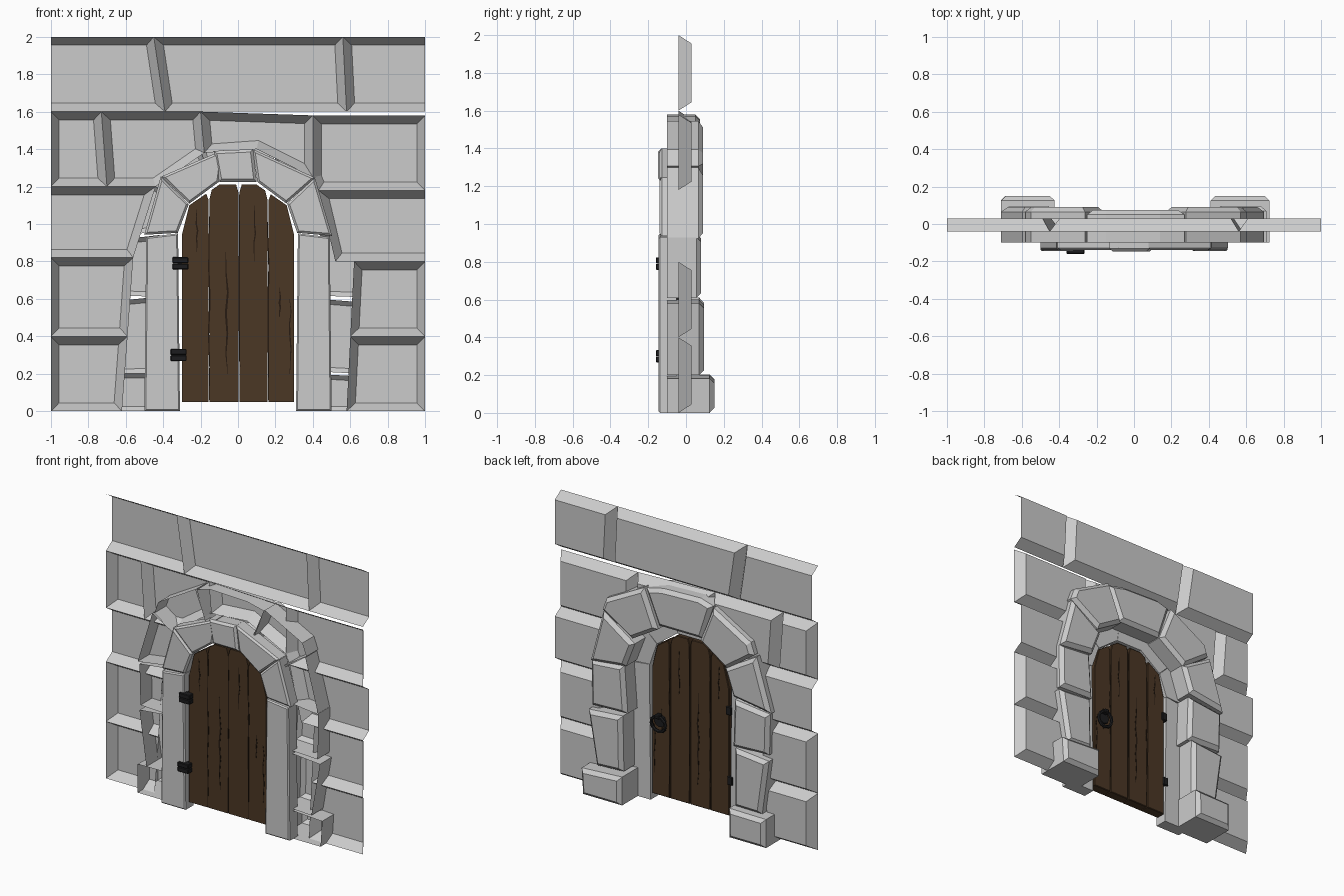
import bpy, bmesh, math, random
from mathutils import Vector

random.seed(4)
cube = bpy.data.objects.get("Cube")
if cube:
    bpy.data.objects.remove(cube, do_unlink=True)


def material(name, color):
    m = bpy.data.materials.new(name)
    m.use_nodes = True
    m.diffuse_color = (*color, 1)
    m.node_tree.nodes["Principled BSDF"].inputs["Base Color"].default_value = (*color, 1)
    return m


STONE = material("grey stone", (0.6, 0.6, 0.6))
WOOD = material("brown wood", (0.07, 0.038, 0.018))
GROOVE = material("dark wood", (0.02, 0.011, 0.006))
IRON = material("black iron", (0.012, 0.012, 0.013))


def finish(bm, name, mat):
    mesh = bpy.data.meshes.new(name)
    bm.to_mesh(mesh)
    bm.free()
    mesh.materials.append(mat)
    ob = bpy.data.objects.new(name, mesh)
    bpy.context.collection.objects.link(ob)
    return ob


def slab(name, pts, y_rim, y_face, bevel, mat, depth=None, closed=False, jitter=0.0):
    """Outline in x and z, pushed from y_rim to a bevelled face at y_face."""
    depth = bevel if depth is None else depth
    toward = 1 if y_face > y_rim else -1
    shoulder = y_face - toward * depth
    pts = [(x + random.uniform(-jitter, jitter),
            max(0, z + random.uniform(-jitter, jitter)) if z > 0 else 0) for x, z in pts]
    bm = bmesh.new()
    top = [bm.verts.new((x, shoulder, z)) for x, z in pts]
    face = bm.faces.new(top)
    face.normal_update()
    if face.normal.y * toward < 0:
        face.normal_flip()
    if abs(shoulder - y_rim) > 0.001:
        rim = [bm.verts.new((x, y_rim, z)) for x, z in pts]
        n = len(pts)
        for i in range(n):
            bm.faces.new((rim[i], rim[(i + 1) % n], top[(i + 1) % n], top[i]))
        if closed:
            bm.faces.new(rim)
        bmesh.ops.recalc_face_normals(bm, faces=bm.faces[:])
        face.normal_update()
        if face.normal.y * toward < 0:
            bmesh.ops.reverse_faces(bm, faces=bm.faces[:])
    if bevel:
        bmesh.ops.inset_individual(bm, faces=[face], thickness=bevel, depth=depth,
                                   use_even_offset=True)
    # Trim anything reaching past the sides of the wall
    for s in (-1, 1):
        bmesh.ops.bisect_plane(bm, geom=bm.verts[:] + bm.edges[:] + bm.faces[:],
                               plane_co=(s, 0, 0), plane_no=(s, 0, 0), clear_outer=True)
    return finish(bm, name, mat)


def mirrored(pts, s):
    return [(x * s, z) for x, z in pts]


def box(name, x, y, z, mat, bevel=0.0):
    bm = bmesh.new()
    bmesh.ops.create_cube(bm, size=1)
    for v in bm.verts:
        v.co = [a + (b - a) * (c + 0.5) for (a, b), c in zip((x, y, z), v.co)]
    if bevel:
        bmesh.ops.bevel(bm, geom=bm.edges[:], offset=bevel, segments=1, affect="EDGES")
    return finish(bm, name, mat)


# Wall blocks: open shells bulging to the back
E = 1.06
wall_blocks = [
    [(-E, 1.6), (-0.39, 1.6), (-0.45, 2), (-E, 2)],
    [(-0.39, 1.6), (0.58, 1.6), (0.56, 2), (-0.45, 2)],
    [(0.58, 1.6), (E, 1.6), (E, 2), (0.56, 2)],
    [(-1, 1.2), (-0.7, 1.2), (-0.73, 1.6), (-1, 1.6)],
    [(-0.7, 1.2), (-0.44, 1.2), (-0.18, 1.38), (-0.2, 1.6), (-0.73, 1.6)],
    [(-0.18, 1.38), (0.1, 1.4), (0.4, 1.25), (0.4, 1.58), (-0.2, 1.6)],
    [(0.4, 1.25), (0.43, 1.18), (1, 1.18), (1, 1.58), (0.4, 1.58)],
    [(-E, 0.82), (-0.56, 0.82), (-0.44, 1.2), (-E, 1.2)],
    [(0.52, 0.8), (E, 0.8), (E, 1.18), (0.43, 1.18)],
    [(-1, 0.4), (-0.59, 0.4), (-0.56, 0.82), (-1, 0.82)],
    [(0.6, 0.4), (1, 0.4), (1, 0.8), (0.62, 0.8)],
    [(-1, 0), (-0.62, 0), (-0.59, 0.4), (-1, 0.4)],
    [(0.58, 0), (1, 0), (1, 0.4), (0.6, 0.4)],
]
for i, pts in enumerate(wall_blocks):
    slab(f"wall_block_{i + 1}", pts, -0.04, 0.03, 0.045, STONE, depth=0.07)

# Heavy surround: rough stones open at the front
surround = [
    ([(0.42, 0), (0.72, 0), (0.72, 0.19), (0.42, 0.2)], 0.15),
    ([(0.44, 0.2), (0.65, 0.2), (0.7, 0.58), (0.43, 0.6)], 0.095),
    ([(0.42, 0.62), (0.7, 0.61), (0.7, 0.92), (0.43, 0.95)], 0.08),
    ([(0.43, 0.96), (0.7, 0.93), (0.6, 1.29), (0.36, 1.14)], 0.09),
    ([(0.36, 1.16), (0.59, 1.31), (0.56, 1.39), (0.27, 1.54), (0.17, 1.29)], 0.09),
]
for side, s in (("left", 1), ("right", -1)):
    for i, (pts, y) in enumerate(surround):
        slab(f"surround_stone_{side}_{i + 1}", mirrored(pts, s), -0.1, y, 0.025, STONE,
             jitter=0.012)
keystone = [(-0.17, 1.3), (0.17, 1.3), (0.27, 1.54), (0.14, 1.57), (-0.15, 1.58), (-0.25, 1.55)]
slab("surround_keystone", keystone, -0.1, 0.075, 0.025, STONE)

# Inner frame: posts and five arch stones
post = [(0.31, 0), (0.5, 0), (0.49, 0.93), (0.32, 0.95)]
arch = [
    [(0.32, 0.95), (0.5, 0.94), (0.41, 1.25), (0.26, 1.11)],
    [(0.26, 1.11), (0.41, 1.25), (0.08, 1.4), (0.1, 1.225)],
]
for side, s in (("left", 1), ("right", -1)):
    slab(f"frame_post_{side}", mirrored(post, s), -0.05, -0.145, 0.008, STONE, closed=True)
    for i, pts in enumerate(arch):
        slab(f"frame_arch_{side}_{i + 1}", mirrored(pts, s), -0.05, -0.14, 0.012, STONE,
             closed=True, jitter=0.004)
slab("frame_keystone", [(-0.1, 1.225), (0.1, 1.225), (0.08, 1.4), (-0.13, 1.39)],
     -0.05, -0.147, 0.015, STONE, closed=True)

# Door planks cut to the arch
outline = [(-0.3, 0.94), (-0.26, 1.1), (-0.1, 1.21), (0.1, 1.21), (0.26, 1.1), (0.3, 0.94)]


def arch_height(x):
    for (x0, z0), (x1, z1) in zip(outline, outline[1:]):
        if x0 <= x <= x1:
            return z0 + (z1 - z0) * (x - x0) / (x1 - x0)


FRONT, BACK = -0.115, -0.05
joints = [-0.3, -0.155, 0.005, 0.16, 0.3]
for i, (a, b) in enumerate(zip(joints, joints[1:])):
    a2 = a + (0.003 if i else 0)
    b2 = b - (0.003 if i < 3 else 0)
    pts = [(a2, 0.05), (b2, 0.05), (b2, arch_height(b2) - (0.04 if i < 3 else 0))]
    mids = [p for p in outline if a2 + 0.015 < p[0] < b2 - 0.015]
    if i < 3:
        mids.append((b2 - 0.012, arch_height(b2 - 0.012)))
    if i:
        mids.append((a2 + 0.012, arch_height(a2 + 0.012)))
    pts += sorted(mids, reverse=True)
    pts.append((a2, arch_height(a2) - (0.04 if i else 0)))
    slab(f"door_plank_{i + 1}", pts, FRONT, BACK, 0.004, WOOD, closed=True)

# Dark joints and splits on both faces of the door
splits = [(x, 0.06, arch_height(x) - 0.05, 0.006) for x in joints[1:4]]
splits += [(-0.06, 0.2, 0.85, 0.009), (0.225, 0.5, 0.66, 0.008), (-0.22, 0.85, 1.08, 0.006),
           (0.09, 0.8, 1.1, 0.005), (0.28, 0.2, 0.6, 0.005)]
for i, (x, z0, z1, w) in enumerate(splits):
    steps = 6
    path = [(x + random.uniform(-0.006, 0.006), z0 + (z1 - z0) * k / steps) for k in range(steps + 1)]
    right = [(px + w * math.sin(math.pi * k / steps) * 0.5 + 0.001, z) for k, (px, z) in enumerate(path)]
    left = [(px - w * math.sin(math.pi * k / steps) * 0.5 - 0.001, z) for k, (px, z) in enumerate(path)]
    for face, y, d in (("front", FRONT, -0.002), ("back", BACK, 0.002)):
        slab(f"door_split_{face}_{i + 1}", right + left[::-1], y, y + d, 0, GROOVE, depth=0)

# Hinges
for name, x, z in (("upper", -0.31, 0.79), ("lower", -0.32, 0.3)):
    for k, dz in enumerate((-0.017, 0.017)):
        box(f"hinge_{name}_leaf_{k + 1}", (x - 0.04, x + 0.045), (-0.16, -0.115),
            (z + dz - 0.016, z + dz + 0.016), IRON, 0.004)
    box(f"hinge_{name}_pin", (x - 0.012, x + 0.03), (-0.115, -0.04), (z - 0.03, z + 0.03), IRON, 0.005)

# Ring handle on the back of the door
bpy.ops.mesh.primitive_cylinder_add(vertices=8, radius=0.042, depth=0.02,
                                    location=(0.23, -0.042, 0.58), rotation=(math.pi / 2, 0, 0))
plate = bpy.context.object
plate.name = "handle_plate"
bpy.ops.mesh.primitive_torus_add(major_radius=0.055, minor_radius=0.011, major_segments=12,
                                 minor_segments=6, location=(0.23, -0.02, 0.565),
                                 rotation=(math.pi / 2 - 0.1, 0, 0))
ring = bpy.context.object
ring.name = "handle_ring"
for ob in (plate, ring):
    ob.data.materials.append(IRON)
box("handle_knob", (0.212, 0.248), (-0.04, 0.0), (0.605, 0.635), IRON, 0.006)
